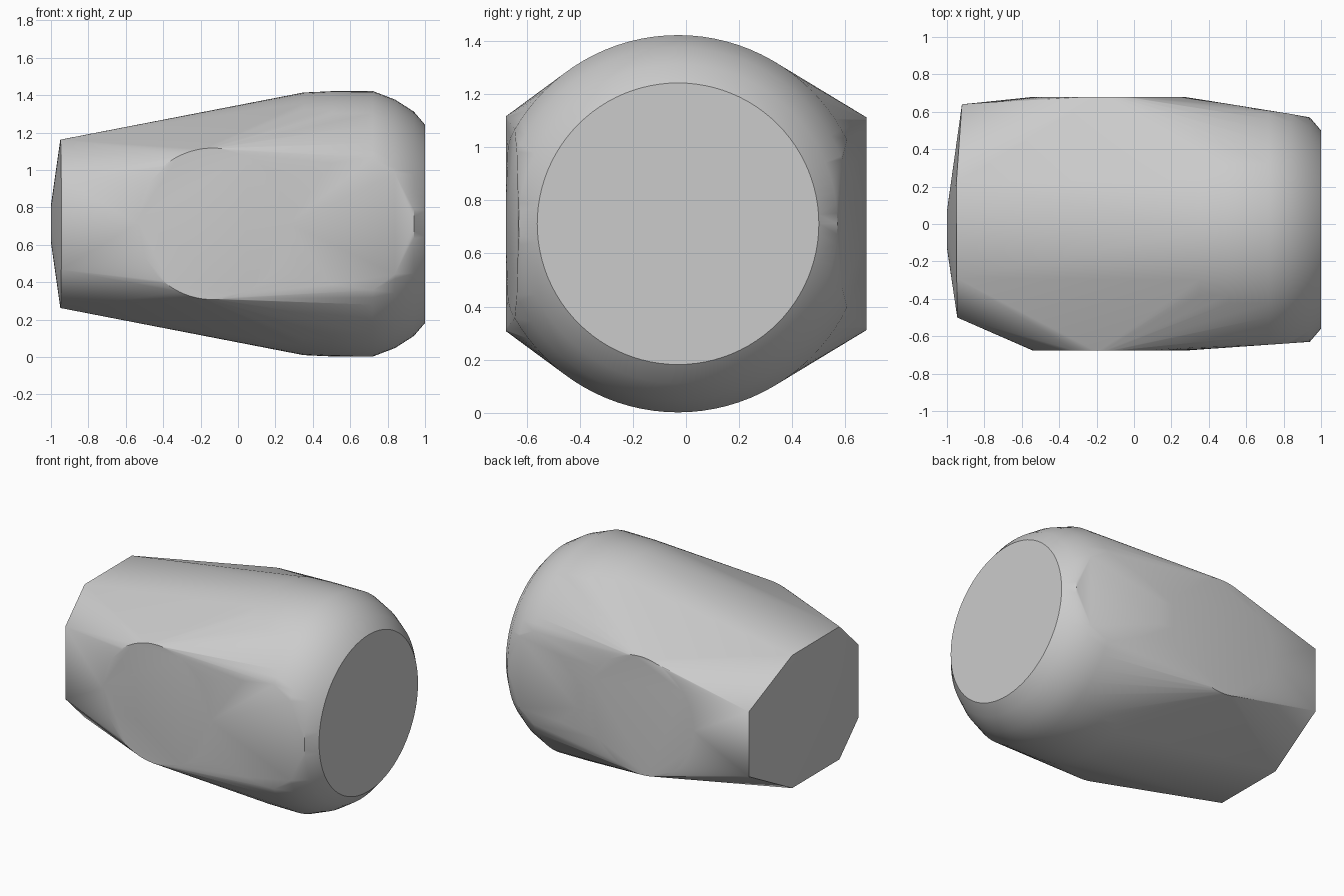
import bpy, bmesh, math

cube = bpy.data.objects.get("Cube")
if cube:
    bpy.data.objects.remove(cube, do_unlink=True)

CY, CZ = -0.03, 0.712      # axis of the barrel
SEG = 96

grey = bpy.data.materials.new("plain grey")
grey.use_nodes = True
colour = (0.6, 0.6, 0.6, 1)
grey.diffuse_color = colour
grey.node_tree.nodes["Principled BSDF"].inputs["Base Color"].default_value = colour

points = []


def ring(x, r, low=-1.0, high=1.0, n=SEG):
    """Circle around the barrel axis, trimmed by flats at y = low and y = high."""
    for i in range(n):
        a = math.tau * i / n
        y = CY + r * math.cos(a)
        if low < y < high:
            points.append((x, y, CZ + r * math.sin(a)))
    for y in (low, high):
        if abs(y - CY) < r:
            h = math.sqrt(r * r - (y - CY) ** 2)
            points.extend([(x, y, CZ + h), (x, y, CZ - h)])


# rounded shoulder and flat cap
ring(0.35, 0.702, -0.67, 0.667)
ring(0.5, 0.709, -0.66, 0.642)
ring(0.72, 0.71, -0.645, 0.606)
ring(0.84, 0.664, -0.637, 0.588)
ring(0.94, 0.6)
ring(1.0, 0.53)

# round side pads
for y, r in ((-0.677, 0.405), (0.68, 0.4)):
    for i in range(SEG):
        a = math.tau * i / SEG
        points.append((-0.135 + r * math.cos(a), y, CZ + r * math.sin(a)))

# eight-sided narrow end with a shallow crown
for x, y, h in ((-0.945, -0.5, 0.245), (-0.948, -0.29, 0.45),
                (-0.95, 0.22, 0.45), (-0.92, 0.64, 0.22)):
    points.extend([(x, y, CZ + h), (x, y, CZ - h)])
ring(-1.0, 0.1, n=24)

# stretch one skin over all the outlines
bm = bmesh.new()
for p in points:
    bm.verts.new(p)
bmesh.ops.remove_doubles(bm, verts=bm.verts, dist=0.0005)
hull = bmesh.ops.convex_hull(bm, input=bm.verts)
loose = [v for v in bm.verts if not v.link_faces]
bmesh.ops.delete(bm, geom=loose, context='VERTS')
bmesh.ops.dissolve_limit(bm, angle_limit=0.003, verts=bm.verts, edges=bm.edges)
bmesh.ops.recalc_face_normals(bm, faces=bm.faces)
mesh = bpy.data.meshes.new("faceted_barrel")
bm.to_mesh(mesh)
bm.free()
mesh.materials.append(grey)

barrel = bpy.data.objects.new("faceted_barrel", mesh)
bpy.context.collection.objects.link(barrel)
bpy.ops.object.select_all(action='DESELECT')
barrel.select_set(True)
bpy.context.view_layer.objects.active = barrel
bpy.ops.object.shade_smooth_by_angle(angle=math.radians(30))
